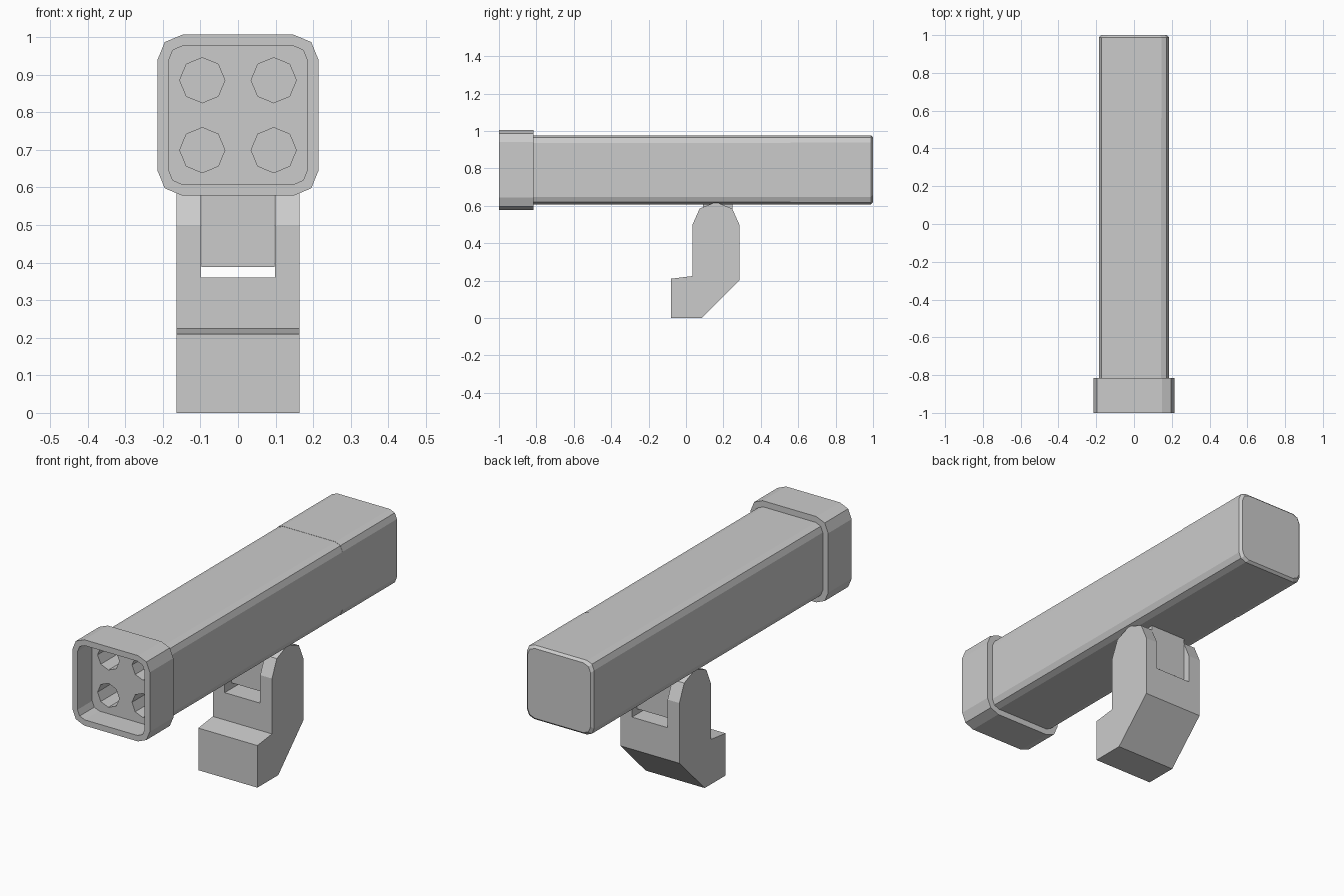
import bpy, bmesh
from math import cos, sin, pi

if "Cube" in bpy.data.objects:
    bpy.data.objects.remove(bpy.data.objects["Cube"])

CZ = 0.792  # height of the tube axis


def make_object(name, bm):
    bmesh.ops.recalc_face_normals(bm, faces=bm.faces)
    mesh = bpy.data.meshes.new(name)
    bm.to_mesh(mesh)
    bm.free()
    obj = bpy.data.objects.new(name, mesh)
    bpy.context.collection.objects.link(obj)
    return obj


def rounded_square(half, radius, segs=2):
    pts = []
    for q, (sx, sz) in enumerate([(1, 1), (-1, 1), (-1, -1), (1, -1)]):
        for i in range(segs + 1):
            a = (q + i / segs) * pi / 2
            pts.append((sx * (half - radius) + radius * cos(a),
                        sz * (half - radius) + radius * sin(a)))
    return pts


def loft(name, sections):
    """Skin rounded-square sections (y, half, radius) and cap both ends."""
    bm = bmesh.new()
    rings = [[bm.verts.new((x, y, CZ + z)) for x, z in rounded_square(h, r)]
             for y, h, r in sections]
    for a, b in zip(rings, rings[1:]):
        n = len(a)
        for i in range(n):
            bm.faces.new((a[i], a[(i + 1) % n], b[(i + 1) % n], b[i]))
    bm.faces.new(rings[0])
    bm.faces.new(rings[-1])
    return make_object(name, bm)


def prism(name, profile, half_width):
    """Extrude a (y, z) profile along x."""
    bm = bmesh.new()
    face = bm.faces.new([bm.verts.new((-half_width, y, z)) for y, z in profile])
    ext = bmesh.ops.extrude_face_region(bm, geom=[face])
    verts = [v for v in ext["geom"] if isinstance(v, bmesh.types.BMVert)]
    bmesh.ops.translate(bm, verts=verts, vec=(2 * half_width, 0, 0))
    return make_object(name, bm)


def cut(target, cutter):
    mod = target.modifiers.new("cut", "BOOLEAN")
    mod.operation = "DIFFERENCE"
    mod.solver = "EXACT"
    mod.object = cutter
    cutter.hide_render = True
    bpy.context.view_layer.objects.active = target
    bpy.ops.object.modifier_apply(modifier=mod.name)
    bpy.data.objects.remove(cutter)


# Tube housing: recessed mouth, front collar and long body
housing = loft("tube_housing", [
    (-0.885, 0.185, 0.04), (-1.0, 0.185, 0.04),
    (-1.0, 0.214, 0.066), (-0.815, 0.214, 0.066),
    (-0.815, 0.184, 0.04), (0.56, 0.184, 0.04)])

# Four octagonal bores in the recessed panel
for x in (-0.095, 0.095):
    for z in (-0.093, 0.093):
        bpy.ops.mesh.primitive_cylinder_add(
            vertices=8, radius=0.06, depth=0.4,
            location=(x, -0.75, CZ + z), rotation=(pi / 2, 0, 0))
        cut(housing, bpy.context.object)

# Rear section with a small bevelled end
loft("rear_section", [(0.56, 0.185, 0.04), (0.988, 0.185, 0.04), (1.0, 0.174, 0.04)])

# Mount: forked bracket with angled foot
bracket = prism("mount_bracket", [
    (-0.08, 0), (0.085, 0), (0.285, 0.2), (0.285, 0.5), (0.247, 0.585),
    (0.16, 0.62), (0.073, 0.585), (0.035, 0.5), (0.035, 0.224), (-0.08, 0.21)], 0.163)
cut(bracket, prism("slot_cutter", [(-0.2, 0.36), (0.5, 0.36), (0.5, 0.8), (-0.2, 0.8)], 0.098))

# Lug under the tube that sits in the fork
prism("pivot_lug", [(0.09, 0.388), (0.248, 0.388), (0.248, 0.62), (0.09, 0.62)], 0.0975)
